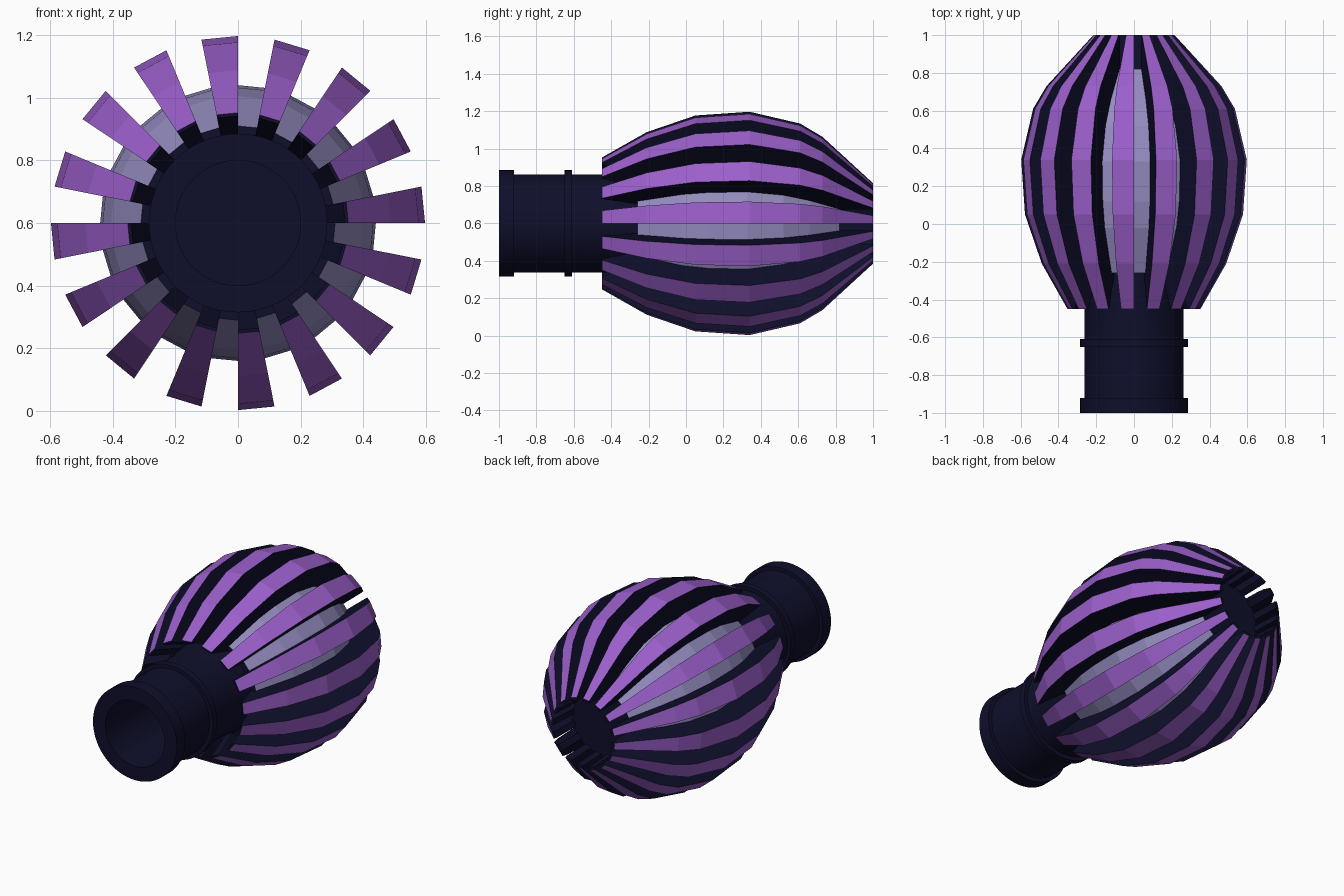
import bpy, bmesh, math

if "Cube" in bpy.data.objects:
    bpy.data.objects.remove(bpy.data.objects["Cube"])

AXIS_Z = 0.6


def material(name, rgb):
    m = bpy.data.materials.new(name)
    m.diffuse_color = (*rgb, 1)
    m.use_nodes = True
    m.node_tree.nodes["Principled BSDF"].inputs["Base Color"].default_value = m.diffuse_color
    return m


NAVY = material("dark navy", (0.0045, 0.0045, 0.024))
PURPLE = material("purple", (0.33, 0.115, 0.60))
LAVENDER = material("pale lavender", (0.30, 0.265, 0.53))


def point(y, r, a):
    return (r * math.cos(a), y, AXIS_Z + r * math.sin(a))


def finish(bm, name, mats):
    bmesh.ops.recalc_face_normals(bm, faces=bm.faces)
    me = bpy.data.meshes.new(name)
    bm.to_mesh(me)
    bm.free()
    for m in mats:
        me.materials.append(m)
    ob = bpy.data.objects.new(name, me)
    bpy.context.collection.objects.link(ob)
    return ob


def revolve(name, profile, sides, mats):
    """Turn a (y, r) profile about the long axis and cap both ends."""
    bm = bmesh.new()
    rings = [[bm.verts.new(point(y, r, 2 * math.pi * i / sides)) for i in range(sides)]
             for y, r in profile]
    for a, b in zip(rings, rings[1:]):
        for i in range(sides):
            j = (i + 1) % sides
            bm.faces.new((a[i], a[j], b[j], b[i]))
    for ring in (rings[0], rings[-1]):
        bm.faces.new(ring).material_index = len(mats) - 1
    return finish(bm, name, mats)


# hollow neck with two raised rings
neck = revolve("neck", [
    (-0.45, 0.20), (-1.0, 0.20), (-1.0, 0.285), (-0.92, 0.285), (-0.92, 0.262),
    (-0.65, 0.262), (-0.65, 0.285), (-0.61, 0.285), (-0.61, 0.262),
    (-0.40, 0.262), (-0.24, 0.28)], 64, [NAVY])
bpy.context.view_layer.objects.active = neck
neck.select_set(True)
bpy.ops.object.shade_smooth_by_angle(angle=math.radians(25))

# inner glowing bulb with dark end caps
revolve("inner_bulb", [
    (-0.26, 0.31), (-0.02, 0.405), (0.12, 0.432), (0.33, 0.44),
    (0.52, 0.395), (0.66, 0.32), (0.82, 0.20)], 32, [LAVENDER, NAVY])

# sixteen wedge fins: purple outer edge, dark flanks
OUTER = [(-0.45, 0.352), (-0.21, 0.488), (0.05, 0.577), (0.34, 0.597),
         (0.61, 0.534), (0.73, 0.463), (1.0, 0.215)]
INNER = [(-0.45, 0.342), (-0.26, 0.272), (-0.02, 0.34), (0.33, 0.38),
         (0.66, 0.26), (0.82, 0.19), (1.0, 0.198)]
STEP = math.pi / 16
bm = bmesh.new()
for k in range(16):
    a0 = 2 * k * STEP
    o = [[bm.verts.new(point(y, r, a)) for a in (a0, a0 + STEP)] for y, r in OUTER]
    n = [[bm.verts.new(point(y, r, a)) for a in (a0, a0 + STEP)] for y, r in INNER]
    for i in range(len(OUTER) - 1):
        bm.faces.new((o[i][0], o[i][1], o[i + 1][1], o[i + 1][0])).material_index = 1
        bm.faces.new((n[i][0], n[i + 1][0], n[i + 1][1], n[i][1]))
        for s in (0, 1):
            bm.faces.new((o[i][s], o[i + 1][s], n[i + 1][s], n[i][s]))
    for i in (0, -1):
        bm.faces.new((o[i][0], o[i][1], n[i][1], n[i][0]))
finish(bm, "fins", [NAVY, PURPLE])
